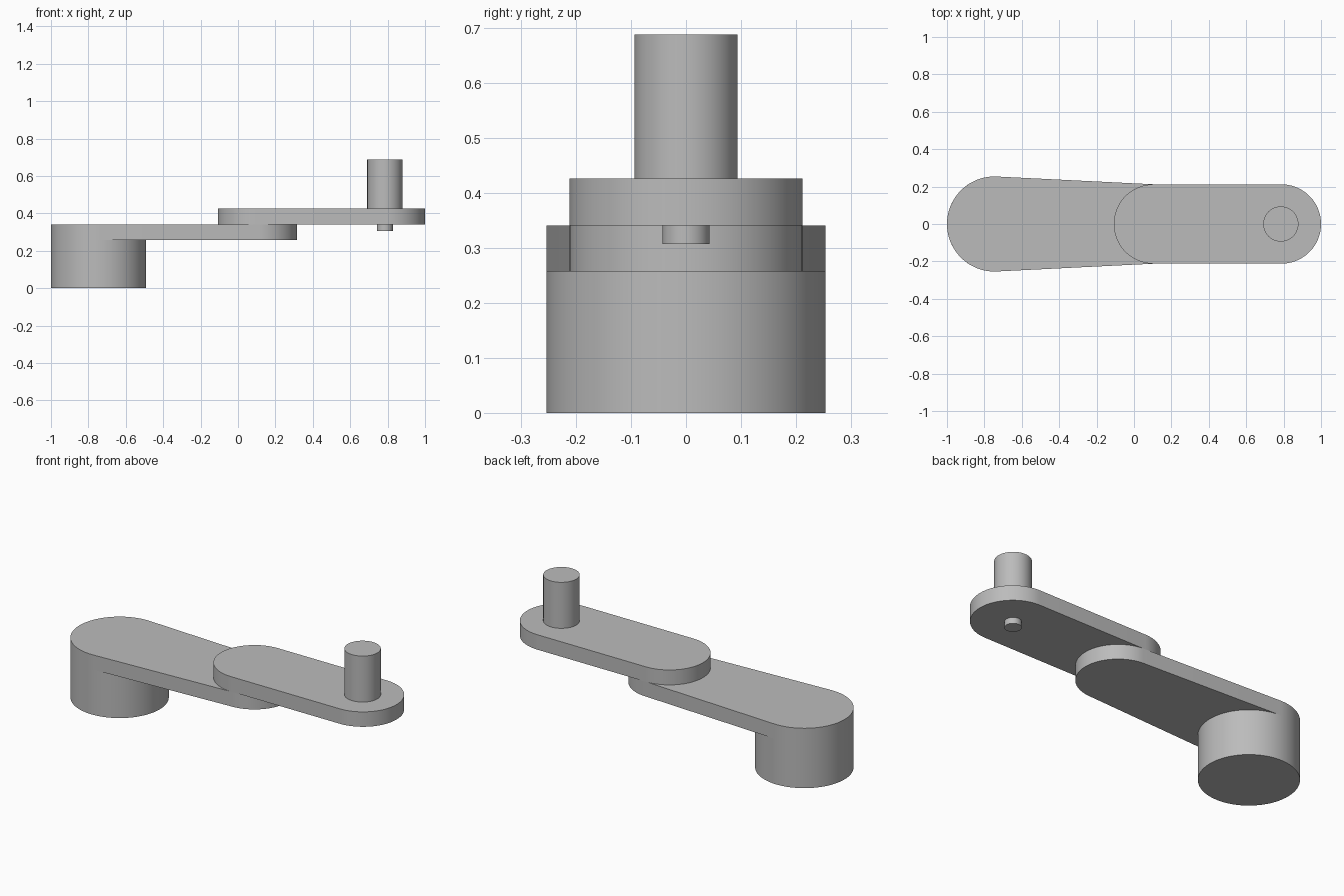
import bpy, bmesh
from math import asin, cos, sin, pi, radians

SEGMENTS = 48  # per half circle

cube = bpy.data.objects.get("Cube")
if cube:
    bpy.data.objects.remove(cube, do_unlink=True)

grey = bpy.data.materials.new("plain grey")
grey.use_nodes = True
colour = (0.5, 0.5, 0.5, 1)
grey.diffuse_color = colour
grey.node_tree.nodes["Principled BSDF"].inputs["Base Color"].default_value = colour


def arc(x, radius, start, end):
    steps = [start + (end - start) * i / SEGMENTS for i in range(SEGMENTS + 1)]
    return [(x + radius * cos(a), radius * sin(a)) for a in steps]


def link(name, x1, r1, x2, r2, bottom, top):
    """Plate with two round ends joined by tangent sides."""
    tilt = asin((r1 - r2) / (x2 - x1)) if x2 > x1 else 0
    side = pi / 2 - tilt
    outline = arc(x2, r2, -side, side) + arc(x1, r1, side, 2 * pi - side)
    bm = bmesh.new()
    face = bm.faces.new([bm.verts.new((x, y, bottom)) for x, y in outline])
    grown = bmesh.ops.extrude_face_region(bm, geom=[face], use_keep_orig=True)
    verts = [v for v in grown["geom"] if isinstance(v, bmesh.types.BMVert)]
    bmesh.ops.translate(bm, verts=verts, vec=(0, 0, top - bottom))
    bmesh.ops.remove_doubles(bm, verts=bm.verts, dist=0.0001)
    bmesh.ops.recalc_face_normals(bm, faces=bm.faces)
    mesh = bpy.data.meshes.new(name)
    bm.to_mesh(mesh)
    bm.free()
    mesh.materials.append(grey)
    obj = bpy.data.objects.new(name, mesh)
    bpy.context.collection.objects.link(obj)
    bpy.ops.object.select_all(action="DESELECT")
    obj.select_set(True)
    bpy.context.view_layer.objects.active = obj
    bpy.ops.object.shade_smooth_by_angle(angle=radians(30))


def cylinder(name, x, radius, bottom, top):
    link(name, x, radius, x, radius, bottom, top)


# Pedestal and the two stacked arms
cylinder("base_drum", -0.746, 0.254, 0, 0.257)
link("lower_arm", -0.746, 0.254, 0.104, 0.212, 0.257, 0.341)
link("upper_arm", 0.104, 0.212, 0.788, 0.212, 0.341, 0.426)

# Spindle above the free end and its stub below
cylinder("spindle", 0.785, 0.094, 0.426, 0.688)
cylinder("spindle_stub", 0.785, 0.043, 0.307, 0.341)
